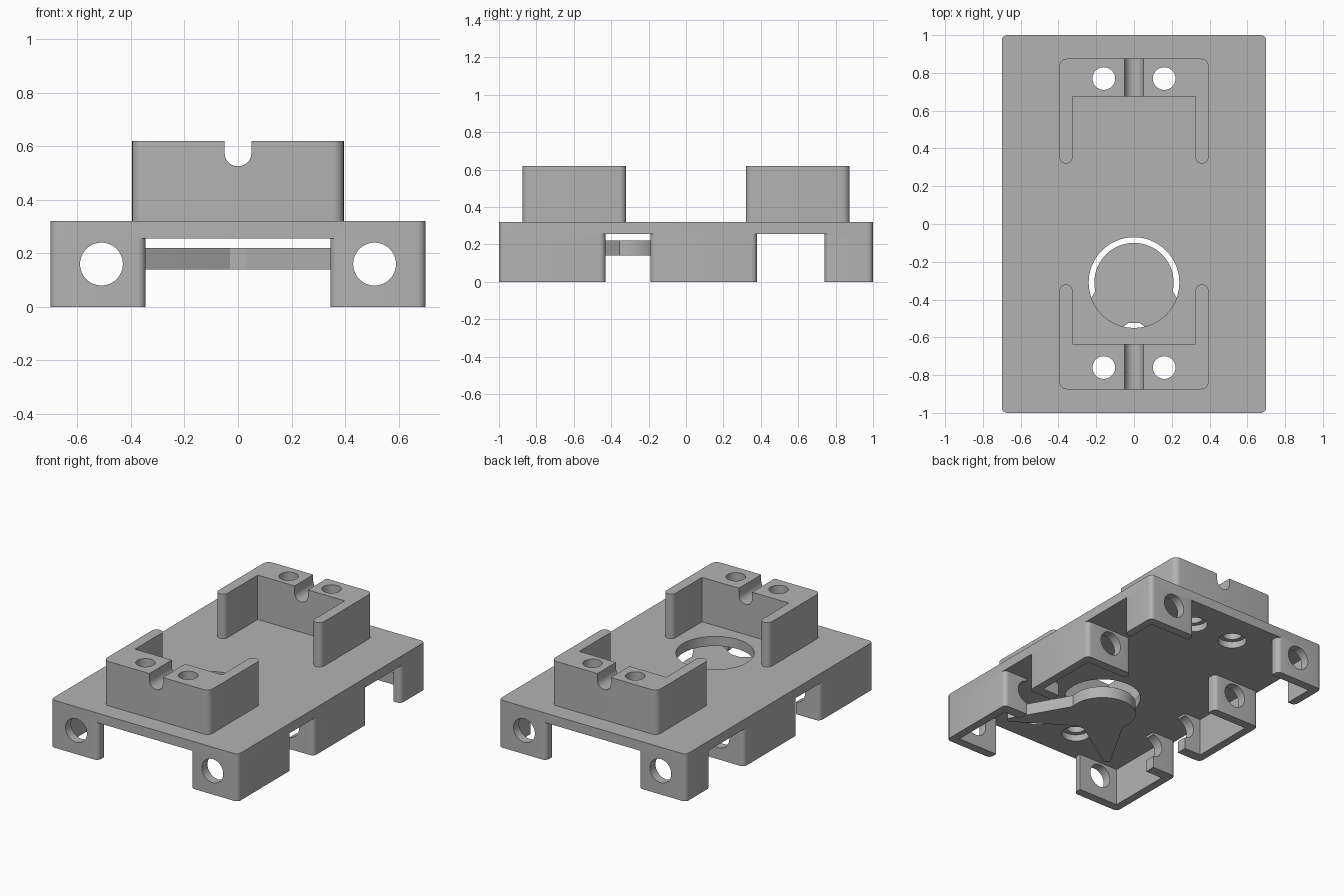
import bpy, bmesh, math
from mathutils import Vector, Matrix

cube = bpy.data.objects.get("Cube")
if cube:
    bpy.data.objects.remove(cube, do_unlink=True)

grey = bpy.data.materials.new("plain grey")
grey.use_nodes = True
grey.diffuse_color = (0.45, 0.45, 0.45, 1)
grey.node_tree.nodes["Principled BSDF"].inputs["Base Color"].default_value = (0.45, 0.45, 0.45, 1)


def rounded(corners, steps=6):
    """Outline from (x, y, radius) corners, each filleted by its radius."""
    out = []
    n = len(corners)
    for i, (x, y, r) in enumerate(corners):
        p = Vector((x, y))
        if r == 0:
            out.append(p)
            continue
        a = (Vector(corners[i - 1][:2]) - p).normalized()
        b = (Vector(corners[(i + 1) % n][:2]) - p).normalized()
        half = a.angle(b) / 2
        centre = p + (a + b).normalized() * r / math.sin(half)
        start = p + a * r / math.tan(half) - centre
        end = p + b * r / math.tan(half) - centre
        sweep = start.angle_signed(end)
        for k in range(steps + 1):
            t = -sweep * k / steps
            out.append(centre + Matrix.Rotation(t, 2) @ start)
    return out


def rect(x0, x1, y0, y1, r=0):
    return rounded([(x0, y0, r), (x1, y0, r), (x1, y1, r), (x0, y1, r)])


def circle(x, y, r, n=48):
    return [Vector((x + r * math.cos(2 * math.pi * k / n),
                    y + r * math.sin(2 * math.pi * k / n))) for k in range(n)]


def prism(name, outline, lo, hi, along_y=False):
    """Extrude an outline in z, or an x-z outline in y."""
    bm = bmesh.new()

    def place(p, h):
        return (p.x, h, p.y) if along_y else (p.x, p.y, h)
    bottom = [bm.verts.new(place(p, lo)) for p in outline]
    top = [bm.verts.new(place(p, hi)) for p in outline]
    bm.faces.new(bottom[::-1])
    bm.faces.new(top)
    for i in range(len(outline)):
        j = (i + 1) % len(outline)
        bm.faces.new((bottom[i], bottom[j], top[j], top[i]))
    bmesh.ops.recalc_face_normals(bm, faces=bm.faces)
    mesh = bpy.data.meshes.new(name)
    bm.to_mesh(mesh)
    bm.free()
    mesh.materials.append(grey)
    ob = bpy.data.objects.new(name, mesh)
    bpy.context.collection.objects.link(ob)
    return ob


def cut(ob, cutters):
    """Subtract the cutters, bake the result and remove them."""
    for c in cutters:
        c.hide_render = True
        mod = ob.modifiers.new("cut", "BOOLEAN")
        mod.operation = "DIFFERENCE"
        mod.solver = "EXACT"
        mod.object = c
    bpy.context.view_layer.update()
    graph = bpy.context.evaluated_depsgraph_get()
    mesh = bpy.data.meshes.new_from_object(ob.evaluated_get(graph))
    ob.modifiers.clear()
    ob.data = mesh
    for c in cutters:
        bpy.data.objects.remove(c, do_unlink=True)


parts = []
FLOOR, DECK, TOP = 0.255, 0.32, 0.62


def screw_cutters(y):
    # Through holes with wider recesses underneath
    cutters = []
    for x in (-0.16, 0.16):
        cutters.append(prism("hole", circle(x, y, 0.06), 0.1, 0.8))
        cutters.append(prism("recess", circle(x, y, 0.09), 0.1, 0.30))
    return cutters


# Deck plate with the round opening
plate = prism("deck_plate", rect(-0.7, 0.7, -1, 1, 0.03), FLOOR, DECK)
cut(plate, screw_cutters(0.77) + screw_cutters(-0.76)
    + [prism("opening", circle(0, -0.31, 0.24, 64), 0.1, 0.5)])
parts.append(plate)

# U-shaped cradles on the deck, with a rounded wire groove and screw holes
for name, s, inner, hole_y in (("front_cradle", -1, 0.635, -0.76), ("back_cradle", 1, 0.675, 0.77)):
    half = [(0.395, 0.875, 0.04), (0.395, 0.32, 0.034), (0.325, 0.32, 0.034), (0.325, inner, 0)]
    corners = half + [(-x, y, r) for x, y, r in reversed(half)]
    cradle = prism(name, rounded([(x, s * y, r) for x, y, r in corners]), DECK, TOP)
    groove = rounded([(-0.05, 0.525, 0.049), (0.05, 0.525, 0.049), (0.05, 0.8, 0), (-0.05, 0.8, 0)])
    holes = [prism("hole", circle(x, hole_y, 0.06), 0.1, 0.8) for x in (-0.16, 0.16)]
    cut(cradle, holes + [prism("groove", groove, -1.2, 1.2, True)])
    parts.append(cradle)

# Hollow legs: y range, hollow range, and range of the open hook if any
legs = {
    "front": (-1, -0.43, -0.94, -0.50, (-0.52, -0.40)),
    "middle": (-0.19, 0.38, -0.12, 0.32, (-0.22, -0.10)),
    "back": (0.74, 1, 0.70, 0.94, None),
}
for side, s in (("left", 1), ("right", -1)):
    def span(a, b):
        return min(s * a, s * b), max(s * a, s * b)
    for name, (y0, y1, h0, h1, hook) in legs.items():
        leg = prism(f"{name}_{side}_leg", rect(*span(0.345, 0.7), y0, y1, 0.03), 0, FLOOR)
        cutters = [prism("axle", circle(s * 0.51, 0.16, 0.08), -1.2, 1.2, True),
                   prism("hollow", rect(*span(0.2, 0.645), h0, h1), -0.1, 0.4)]
        if hook:
            cutters.append(prism("slot", rect(*span(0.2, 0.52), *hook), -0.1, 0.4))
        cut(leg, cutters)
        parts.append(leg)

# Disc with two tapering arms below the opening
parts.append(prism("rotor_disc", circle(0, -0.31, 0.21, 64), 0.14, 0.22))
half_arm = [(0.03, -0.525, 0), (0.39, -0.76, 0.01), (0.425, -0.74, 0.01), (0.205, -0.355, 0)]
arms = half_arm + [(-x, y, r) for x, y, r in reversed(half_arm)]
parts.append(prism("rotor_arms", rounded(arms), 0.14, 0.22))

# Smooth the rounded sides and keep the edges sharp
bpy.ops.object.select_all(action="DESELECT")
for ob in parts:
    ob.select_set(True)
bpy.context.view_layer.objects.active = parts[0]
bpy.ops.object.shade_smooth_by_angle(angle=math.radians(30))
